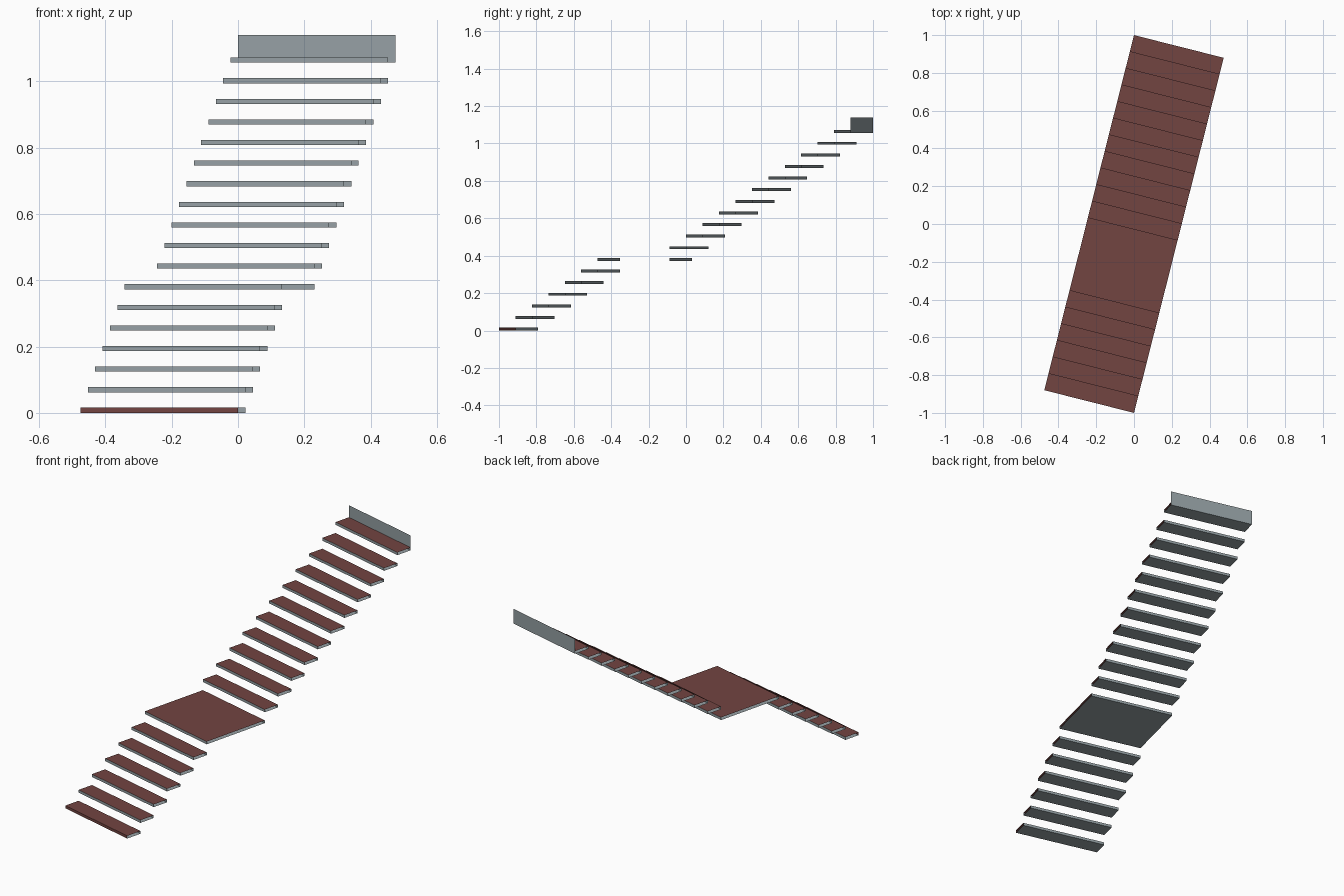
import bpy, bmesh, math
from mathutils import Matrix, Vector

if "Cube" in bpy.data.objects:
    bpy.data.objects.remove(bpy.data.objects["Cube"])

WIDTH = 0.49        # across the flight
DEPTH = 0.0907      # run of one tread
LANDING = 0.397     # run of the landing
RISE = 0.0621       # height between treads
THICK = 0.0155      # slab thickness
LENGTH = 17 * DEPTH + LANDING
TURN = Matrix.Rotation(math.radians(-14.18), 4, 'Z')


def material(name, rgb):
    m = bpy.data.materials.new(name)
    m.diffuse_color = (*rgb, 1.0)
    m.use_nodes = True
    m.node_tree.nodes["Principled BSDF"].inputs["Base Color"].default_value = m.diffuse_color
    return m


GREY = material("blue_grey", (0.30, 0.35, 0.37))
RED = material("dark_red", (0.17, 0.058, 0.053))


def add_object(name, bm):
    bm.transform(TURN)
    mesh = bpy.data.meshes.new(name)
    bm.to_mesh(mesh)
    bm.free()
    mesh.materials.append(GREY)
    mesh.materials.append(RED)
    obj = bpy.data.objects.new(name, mesh)
    bpy.context.collection.objects.link(obj)
    return obj


def slab(name, start, run, z, red_front=False):
    """Thin slab with open ends, red on top and grey elsewhere."""
    bm = bmesh.new()
    bmesh.ops.create_cube(bm, size=1.0)
    bm.transform(Matrix.Translation((0, start + run / 2 - LENGTH / 2, z + THICK / 2))
                 @ Matrix.Diagonal((WIDTH, run, THICK, 1)))
    bm.normal_update()
    ends = [f for f in bm.faces if abs(f.normal.x) > 0.9]
    bmesh.ops.delete(bm, geom=ends, context='FACES_ONLY')
    for f in bm.faces:
        if f.normal.z > 0.9 or (red_front and f.normal.y < -0.9):
            f.material_index = 1
    return add_object(name, bm)


# Treads and the landing, climbing from front to back
pos = 0.0
for i in range(18):
    is_landing = i == 6
    run = LANDING if is_landing else DEPTH
    slab("landing" if is_landing else f"tread_{i + 1:02d}",
         pos, run, i * RISE, red_front=(i == 0))
    pos += run

# Upright sheet closing the top of the stair
bm = bmesh.new()
y = LENGTH / 2 + 0.0005
z0, z1 = 17 * RISE, 1.14
corners = [(-WIDTH / 2, z0), (WIDTH / 2, z0), (WIDTH / 2, z1), (-WIDTH / 2, z1)]
bm.faces.new([bm.verts.new(Vector((x, y, z))) for x, z in corners])
add_object("top_riser_panel", bm)
